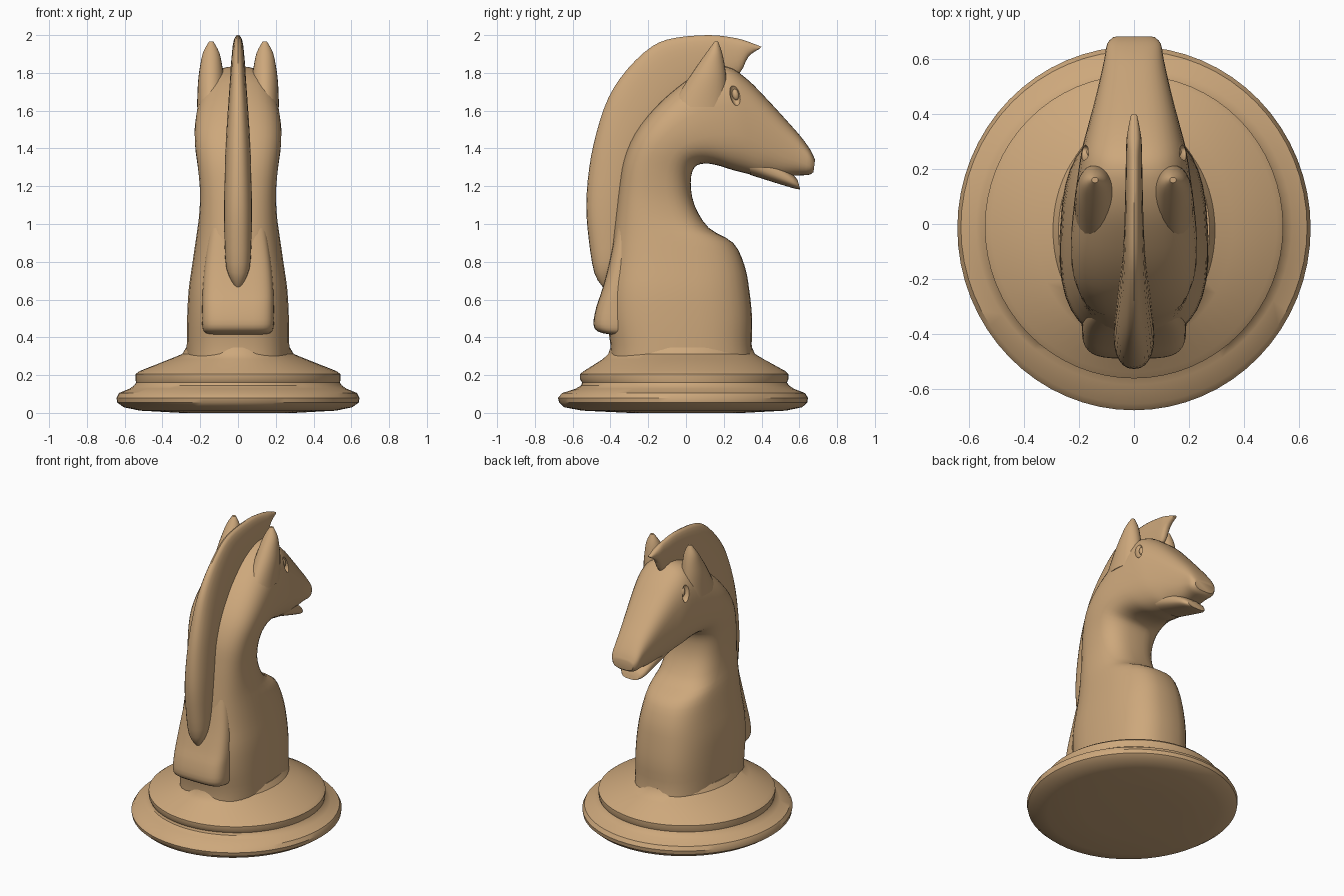
import bpy, bmesh, math

wood = bpy.data.materials.new("tan wood")
wood.diffuse_color = (0.61, 0.39, 0.2, 1)


def finish(ob, angle=40):
    bpy.ops.object.select_all(action='DESELECT')
    ob.select_set(True)
    bpy.context.view_layer.objects.active = ob
    bpy.ops.object.shade_smooth_by_angle(angle=math.radians(angle))


def catmull(rows, steps):
    if steps < 2:
        return [tuple(r) for r in rows]
    out, n = [], len(rows)
    for i in range(n - 1):
        a, b, c, d = (rows[max(0, min(n - 1, i + k))] for k in (-1, 0, 1, 2))
        for s in range(steps):
            t = s / steps
            out.append(tuple(0.5 * (2 * q + (r - p) * t + (2 * p - 5 * q + 4 * r - u) * t * t
                                    + (3 * q - p - 3 * r + u) * t ** 3)
                             for p, q, r, u in zip(a, b, c, d)))
    out.append(tuple(rows[-1]))
    return out


def loft(name, rows, power=2.0, taper=0.0, n=36, steps=3, x0=0.0, angle=40):
    """Rows: back y, back z, front y, front z, half width."""
    bm = bmesh.new()
    rings = []
    for yb, zb, yf, zf, w in catmull(rows, steps):
        ring = []
        for k in range(n):
            t = 2 * math.pi * k / n
            c, s = math.cos(t), math.sin(t)
            c = math.copysign(abs(c) ** (2 / power), c)
            s = math.copysign(abs(s) ** (2 / power), s)
            f = (1 - c) / 2
            ring.append(bm.verts.new((x0 + w * s * (1 + taper * c),
                                      yb + (yf - yb) * f, zb + (zf - zb) * f)))
        rings.append(ring)
    for a, b in zip(rings, rings[1:]):
        for k in range(n):
            j = (k + 1) % n
            bm.faces.new((a[k], a[j], b[j], b[k]))
    bm.faces.new(rings[0][::-1])
    bm.faces.new(rings[-1])
    bmesh.ops.recalc_face_normals(bm, faces=bm.faces[:])
    me = bpy.data.meshes.new(name)
    bm.to_mesh(me)
    bm.free()
    me.materials.append(wood)
    ob = bpy.data.objects.new(name, me)
    bpy.context.collection.objects.link(ob)
    finish(ob, angle)
    return ob


def ball(name, loc, scale, tilt=0):
    bpy.ops.mesh.primitive_uv_sphere_add(segments=20, ring_count=12, radius=1, location=loc,
                                         rotation=(tilt, 0, 0))
    ob = bpy.context.object
    ob.name = name
    ob.scale = scale
    ob.data.materials.append(wood)
    finish(ob)
    return ob


# Turned base with two rims
loft("base", [(y0, z, y1, z, w) for y0, y1, w, z in [
    (-.30, .30, .30, 0), (-.55, .53, .52, .012), (-.645, .615, .605, .03),
    (-.672, .642, .64, .055), (-.678, .646, .643, .08), (-.655, .63, .63, .105),
    (-.585, .57, .575, .128), (-.555, .545, .55, .145), (-.55, .535, .54, .16),
    (-.562, .542, .543, .18), (-.562, .542, .543, .205), (-.54, .525, .52, .222),
    (-.44, .41, .36, .285), (-.412, .365, .295, .312), (-.40, .35, .275, .345)]],
    n=64, steps=1, angle=35)

# Chest, neck and head in one sweep
body = loft("neck_and_head", [
    (-.40, .26, .36, .26, .27), (-.40, .36, .348, .36, .27), (-.42, .50, .35, .50, .268),
    (-.42, .65, .335, .65, .26), (-.40, .80, .31, .78, .24), (-.385, .95, .25, .90, .22),
    (-.37, 1.08, .12, .98, .205), (-.355, 1.20, .045, 1.10, .20),
    (-.33, 1.34, .025, 1.22, .21), (-.27, 1.48, .045, 1.30, .225),
    (-.17, 1.61, .10, 1.32, .228), (-.05, 1.72, .17, 1.31, .22),
    (.07, 1.80, .25, 1.285, .207), (.21, 1.835, .33, 1.265, .19),
    (.32, 1.77, .39, 1.25, .168), (.43, 1.66, .45, 1.25, .145),
    (.54, 1.54, .51, 1.25, .123), (.61, 1.46, .59, 1.257, .107),
    (.66, 1.39, .65, 1.26, .097), (.683, 1.34, .675, 1.275, .075)],
    power=2.7, taper=.06)

# Lower jaw, leaving the open mouth notch
loft("lower_jaw", [
    (.33, 1.40, .34, 1.26, .12), (.48, 1.32, .48, 1.216, .105),
    (.56, 1.265, .57, 1.189, .09), (.59, 1.235, .605, 1.183, .065)], power=2.5)

# Eye sockets cut into the head, with eyeballs inside
for side in (-1, 1):
    cutter = ball("eye_cutter", (side * .19, .26, 1.685), (.04, .027, .06), math.radians(12))
    cutter.hide_render = True
    mod = body.modifiers.new("socket", 'BOOLEAN')
    mod.operation = 'DIFFERENCE'
    mod.solver = 'EXACT'
    mod.object = cutter
    bpy.context.view_layer.objects.active = body
    bpy.ops.object.modifier_apply(modifier=mod.name)
    bpy.data.objects.remove(cutter)
    ball("eye", (side * .155, .262, 1.685), (.018, .018, .03), math.radians(12))
finish(body)

# Pointed ears
for side, label in ((-1, "left"), (1, "right")):
    loft(label + "_ear", [
        (-.08, 1.62, .22, 1.62, .075), (.0, 1.75, .215, 1.75, .07),
        (.06, 1.84, .205, 1.84, .058), (.11, 1.91, .19, 1.91, .042),
        (.15, 1.965, .17, 1.965, .012)], n=24, x0=side * .142)

# Thin mane running from the back to the forelock
loft("mane", [
    (-.435, .66, -.38, .70, .02), (-.485, .74, -.33, .80, .062), (-.515, .92, -.30, .94, .072),
    (-.528, 1.10, -.28, 1.10, .074), (-.512, 1.30, -.24, 1.25, .07),
    (-.475, 1.48, -.20, 1.38, .065), (-.41, 1.67, -.12, 1.50, .055),
    (-.31, 1.82, -.04, 1.60, .045), (-.18, 1.94, .04, 1.68, .038),
    (-.06, 1.985, .12, 1.72, .034), (.12, 2.0, .21, 1.77, .031),
    (.24, 1.988, .285, 1.80, .029), (.31, 1.972, .33, 1.885, .026),
    (.40, 1.938, .385, 1.925, .012)], power=2.3, n=24)

# Raised block behind the neck, under the mane
loft("back_panel", [
    (-.40, .415, -.2, .415, .15), (-.465, .43, -.2, .43, .18), (-.49, .47, -.2, .47, .19),
    (-.475, .56, -.2, .56, .19), (-.445, .65, -.2, .65, .188), (-.405, .80, -.2, .80, .175),
    (-.37, .98, -.2, .98, .15)], power=4)
